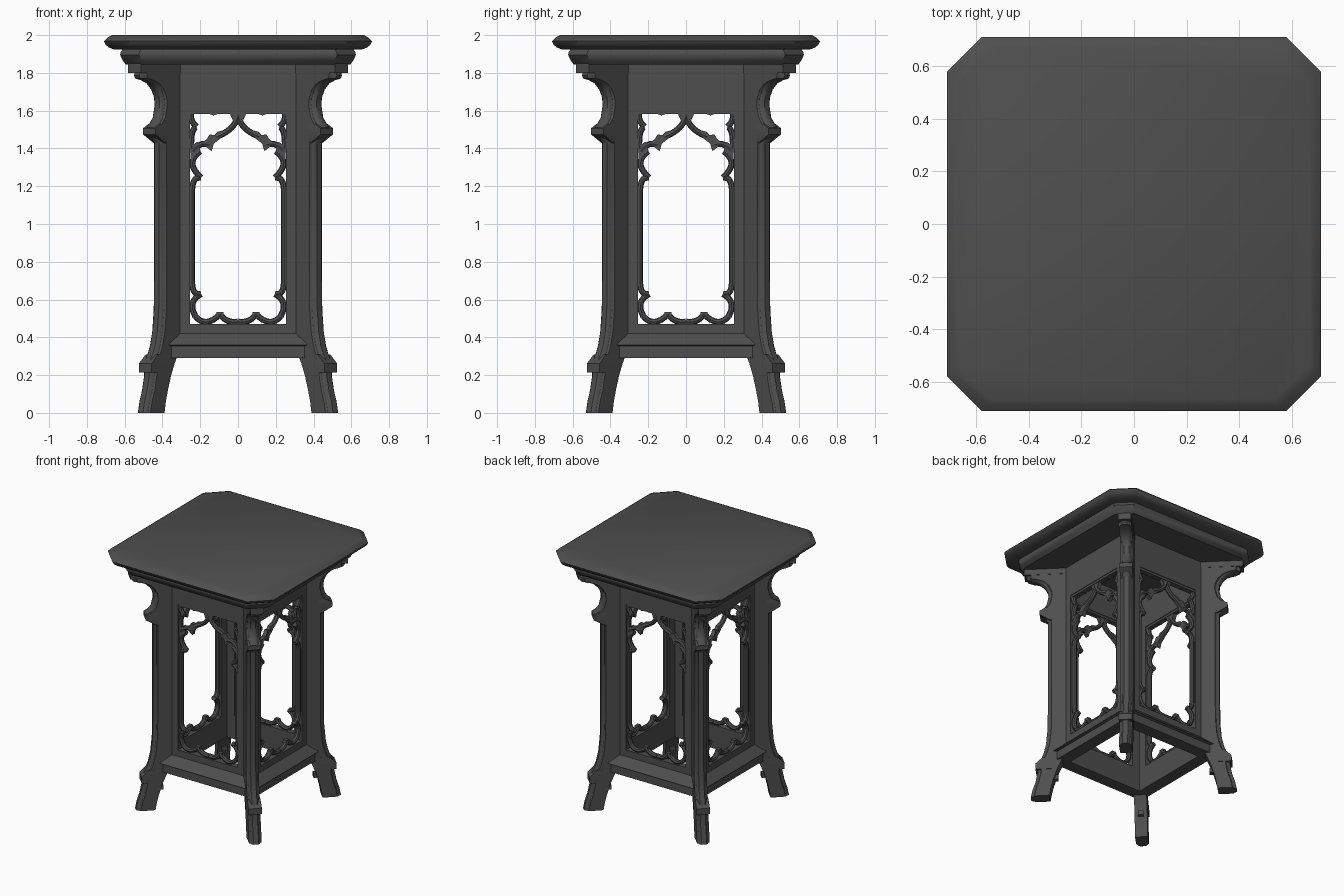
import bpy, bmesh, math
from mathutils import Matrix, Vector

if "Cube" in bpy.data.objects:
    bpy.data.objects.remove(bpy.data.objects["Cube"])

# Dark stained wood
WOOD = bpy.data.materials.new("dark_wood")
WOOD.diffuse_color = (.077, .077, .077, 1)
WOOD.use_nodes = True
WOOD.node_tree.nodes["Principled BSDF"].inputs["Base Color"].default_value = WOOD.diffuse_color


def make(name, bm, angle=0, smooth=False):
    """Turn a bmesh into an object, rotated about z by angle."""
    bmesh.ops.recalc_face_normals(bm, faces=bm.faces)
    bm.transform(Matrix.Rotation(angle, 4, 'Z'))
    me = bpy.data.meshes.new(name)
    bm.to_mesh(me)
    bm.free()
    me.materials.append(WOOD)
    ob = bpy.data.objects.new(name, me)
    bpy.context.collection.objects.link(ob)
    if smooth:
        bpy.ops.object.select_all(action='DESELECT')
        ob.select_set(True)
        bpy.context.view_layer.objects.active = ob
        bpy.ops.object.shade_smooth_by_angle(angle=math.radians(35))
    return ob


def loft(bm, rings, closed=False):
    """Skin a list of point rings; cap the ends or join them into a loop."""
    vs = [[bm.verts.new(p) for p in ring] for ring in rings]
    pairs = list(zip(vs, vs[1:]))
    if closed:
        pairs.append((vs[-1], vs[0]))
    for a, b in pairs:
        for i in range(len(a)):
            j = (i + 1) % len(a)
            bm.faces.new((a[i], a[j], b[j], b[i]))
    if not closed:
        bm.faces.new(vs[0])
        bm.faces.new(vs[-1])


def box(bm, x0, x1, y0, y1, z0, z1):
    loft(bm, [[(x0, y0, z), (x1, y0, z), (x1, y1, z), (x0, y1, z)] for z in (z0, z1)])


def square(h, z, cut=0):
    """Square ring of half-width h, with optionally cut corners."""
    pts = [(h, -h + cut), (h, h - cut)] if cut else [(h, h)]
    ring = []
    for c, s in [(1, 0), (0, 1), (-1, 0), (0, -1)]:
        ring += [(x * c - y * s, x * s + y * c, z) for x, y in pts]
    return ring


def square_part(name, profile, cut=0, closed=False):
    bm = bmesh.new()
    loft(bm, [square(h, z, cut) for h, z in profile], closed)
    make(name, bm, smooth=True)


# Table top and the moulding beneath it
square_part("table_top", [(.66, 1.925), (.685, 1.935), (.702, 1.95), (.71, 1.968),
                          (.69, 1.988), (.667, 2.0)], .132)
square_part("top_moulding", [(.595, 1.845), (.61, 1.865), (.624, 1.895),
                             (.622, 1.91), (.608, 1.93)], .1)

# Hollow body: upper rail and sloping base skirt
P, Q = .37, .32
square_part("upper_rail", [(P, 1.6), (P, 1.85), (Q, 1.85), (Q, 1.6)], closed=True)
square_part("base_skirt", [(P, .47), (P, .42), (.433, .36), (.415, .353), (.415, .29),
                           (Q, .29), (Q, .47)], closed=True)

# Corner stiles between the window openings
for k in range(4):
    bm = bmesh.new()
    box(bm, .255, P, -P, -Q, .47, 1.6)
    box(bm, Q, P, -Q, -.255, .47, 1.6)
    make("corner_stile", bm, k * math.pi / 2)

# Tracery: right half as three-point arcs (start, middle, end) in x, z
ARCS = [
    ((0, 1.575), (.035, 1.51), (.115, 1.46)),
    ((.15, 1.42), (.2, 1.42), (.24, 1.385)),
    ((.2, 1.385), (.241, 1.32), (.195, 1.245)),
    ((.195, 1.245), (.23, 1.232), (.243, 1.18)),
    ((.243, 1.18), (.243, .93), (.243, .69)),
    ((.243, .69), (.23, .64), (.195, .63)),
    ((.195, .63), (.24, .58), (.225, .51)),
    ((.225, .51), (.165, .482), (.095, .522)),
    ((.095, .522), (.055, .488), (0, .483)),
    ((.247, 1.585), (.245, 1.55), (.22, 1.515)),
    ((.22, 1.515), (.243, 1.48), (.247, 1.4)),
]
# Solid cusps: main arch cusp, shoulder, top edge cusp and low cusps
SPURS = [[(.06, 1.5), (.11, 1.488), (.125, 1.47), (.15, 1.475), (.165, 1.45), (.19, 1.43),
          (.165, 1.405), (.14, 1.385), (.128, 1.425), (.09, 1.455)],
         [(.195, 1.375), (.215, 1.435), (.255, 1.41), (.25, 1.34)],
         [(.085, 1.59), (.13, 1.575), (.175, 1.59), (.13, 1.6)],
         [(.12, .5), (.112, .535), (.078, .535), (.07, .5)],
         [(0, 1.6), (.05, 1.6), (.022, 1.535), (0, 1.56)]]


def tube(bm, arc, mx):
    a, m, b = (Vector((p[0] * mx, 0, p[1])) for p in arc)
    c = 2 * m - (a + b) / 2
    rings = []
    for i in range(9):
        t = i / 8
        p = a * (1 - t) ** 2 + c * 2 * t * (1 - t) + b * t * t
        d = ((c - a) * (1 - t) + (b - c) * t).normalized()
        n = Vector((-d.z, 0, d.x))
        rings.append([p + n * .016 * math.cos(w) + Vector((0, .02 * math.sin(w) - .345, 0))
                      for w in (j * math.pi / 4 for j in range(8))])
    loft(bm, rings)


for k in range(4):
    bm = bmesh.new()
    for mx in (1, -1):
        for arc in ARCS:
            tube(bm, arc, mx)
        for spur in SPURS:
            loft(bm, [[(x * mx, y, z) for x, z in spur] for y in (-.36, -.33)])
    box(bm, -.255, .255, -.365, -.325, 1.583, 1.602)
    make("window_tracery", bm, k * math.pi / 2, True)

# Diagonal buttress legs: stations of height, inner radius, outer radius
STATIONS = [(0, .595, .73), (.06, .585, .718), (.12, .57, .698), (.2, .545, .682),
            (.26, .52, .688), (.29, .505, .67), (.291, .46, .67), (.315, .46, .655),
            (.36, .46, .638), (.43, .46, .622), (.55, .46, .611), (.7, .46, .609),
            (1.43, .46, .609), (1.48, .46, .65), (1.51, .46, .665), (1.535, .46, .64),
            (1.565, .46, .618), (1.63, .46, .604), (1.67, .46, .609), (1.71, .46, .628),
            (1.745, .46, .665), (1.762, .46, .71), (1.77, .46, .75), (1.785, .46, .758),
            (1.8, .46, .755), (1.85, .46, .755)]


def leg_section(z, ri, ro):
    half = [(ri, .045), (ro - .03, .045), (ro - .022, .034), (ro - .01, .03), (ro, .018)]
    return [(r, w, z) for r, w in half] + [(r, -w, z) for r, w in reversed(half)]


def collar(bm, levels):
    """Square block on the leg front: levels of height, outer radius, half-width."""
    loft(bm, [[(.57, -w, z), (r, -w, z), (r, w, z), (.57, w, z)] for z, r, w in levels])


for k in range(4):
    ang = math.pi / 4 + k * math.pi / 2
    bm = bmesh.new()
    loft(bm, [leg_section(*s) for s in STATIONS])
    make("corner_leg", bm, ang, True)
    # Tapered collars, top bracket block and the peg inside the foot
    bm = bmesh.new()
    collar(bm, [(.215, .694, .048), (.262, .694, .048), (.31, .645, .046)])
    collar(bm, [(1.43, .59, .044), (1.475, .665, .047), (1.506, .665, .047),
                (1.53, .625, .045)])
    box(bm, .46, .775, -.047, .047, 1.8, 1.85)
    box(bm, .535, .6, -.02, .02, .145, .18)
    make("leg_collars", bm, ang)
